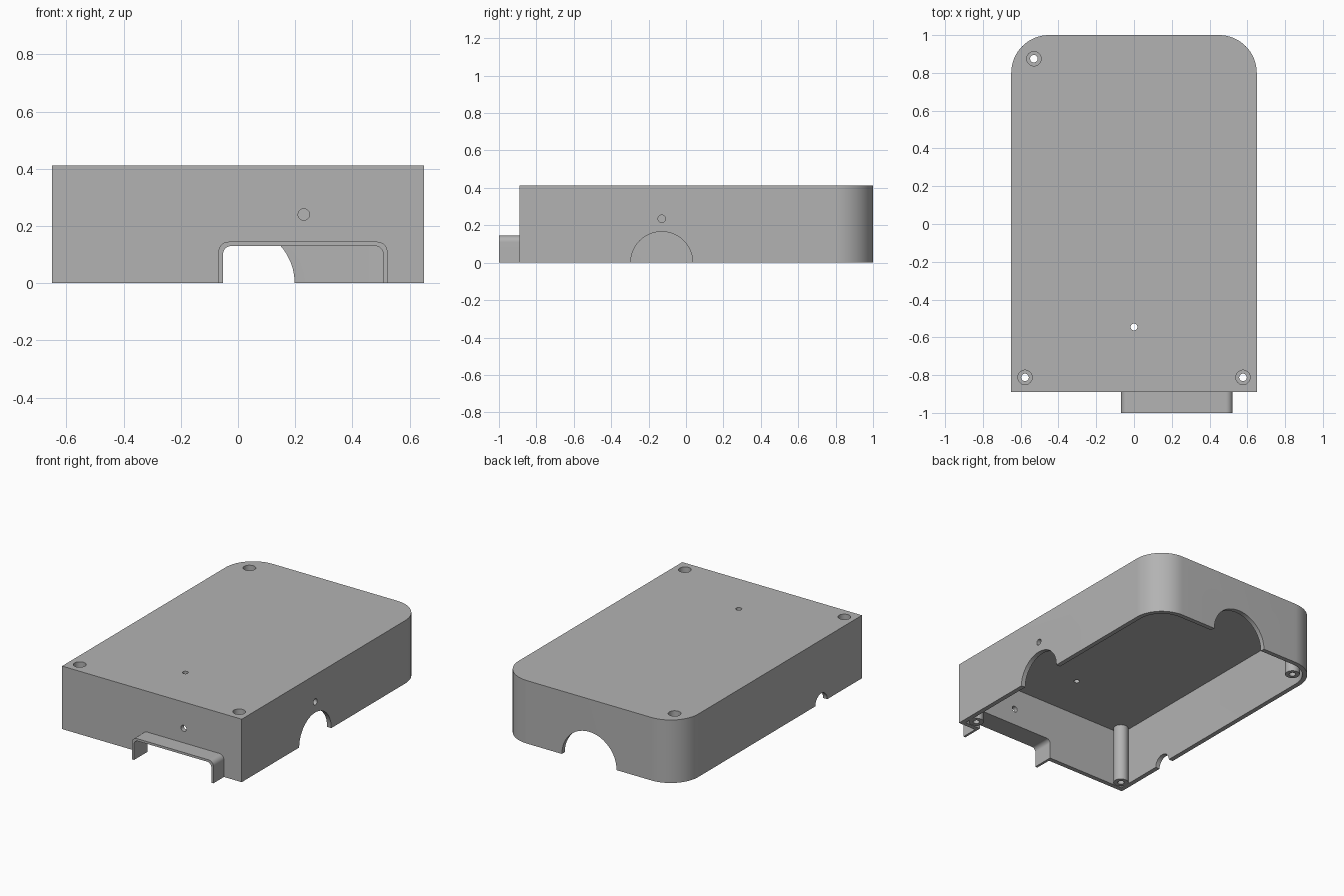
import bpy, bmesh, math
from mathutils import Matrix

cube = bpy.data.objects.get("Cube")
if cube:
    bpy.data.objects.remove(cube, do_unlink=True)

# Single grey plastic
grey = bpy.data.materials.new("grey plastic")
grey.use_nodes = True
colour = (0.45, 0.45, 0.45, 1)
grey.diffuse_color = colour
grey.node_tree.nodes["Principled BSDF"].inputs["Base Color"].default_value = colour

WALL = 0.03
W, FRONT, BACK, H = 0.65, -0.89, 1.0, 0.412


def prism(name, points, lo, hi, axis="z"):
    """Extrude a 2D outline from lo to hi along an axis (outline: xy, xz or yz)."""
    place = {"z": lambda a, b, c: (a, b, c),
             "y": lambda a, b, c: (a, c, b),
             "x": lambda a, b, c: (c, a, b)}[axis]
    bm = bmesh.new()
    rings = [[bm.verts.new(place(a, b, c)) for a, b in points] for c in (lo, hi)]
    n = len(points)
    for ring in rings:
        bm.faces.new(ring)
    for i in range(n):
        j = (i + 1) % n
        bm.faces.new((rings[0][i], rings[0][j], rings[1][j], rings[1][i]))
    bmesh.ops.recalc_face_normals(bm, faces=bm.faces)
    mesh = bpy.data.meshes.new(name)
    bm.to_mesh(mesh)
    bm.free()
    mesh.materials.append(grey)
    ob = bpy.data.objects.new(name, mesh)
    bpy.context.collection.objects.link(ob)
    return ob


def arch(x0, x1, y0, y1, r, steps=16):
    """Rectangle whose two upper corners are rounded."""
    pts = [(x0, y0), (x1, y0)]
    for cx, start in ((x1 - r, 0), (x0 + r, math.pi / 2)):
        for i in range(steps + 1):
            a = start + math.pi / 2 * i / steps
            pts.append((cx + r * math.cos(a), y1 - r + r * math.sin(a)))
    return pts


def circle(cx, cy, r, steps=48):
    return [(cx + r * math.cos(math.tau * i / steps),
             cy + r * math.sin(math.tau * i / steps)) for i in range(steps)]


def combine(target, tool, operation="DIFFERENCE"):
    """Apply a boolean and discard the tool."""
    mod = target.modifiers.new("boolean", "BOOLEAN")
    mod.operation, mod.solver, mod.object = operation, "EXACT", tool
    bpy.context.view_layer.objects.active = target
    bpy.ops.object.modifier_apply(modifier=mod.name)
    bpy.data.objects.remove(tool, do_unlink=True)


# Open-bottomed housing with rounded rear corners
housing = prism("housing", arch(-W, W, FRONT, BACK, 0.2), 0, H)
combine(housing, prism("cavity", arch(-W + WALL, W - WALL, FRONT + WALL, BACK - WALL,
                                      0.2 - WALL), -0.1, H - WALL))

# Screw posts with counterbored holes
screws = [(-0.53, 0.875), (-0.577, -0.812), (0.577, -0.812)]
for x, y in screws:
    combine(housing, prism("post", circle(x, y, 0.045), 0, H - WALL / 2), "UNION")
for x, y in screws:
    combine(housing, prism("screw_hole", circle(x, y, 0.02), -0.1, H + 0.1))
    combine(housing, prism("screw_recess", circle(x, y, 0.038), H - 0.1, H + 0.1))

# Hood around the front connector opening
hood = prism("hood", arch(-0.068, 0.522, 0, 0.145, 0.035), -1.0, FRONT + WALL / 2, "y")
combine(housing, hood, "UNION")
combine(housing, prism("connector_cut", arch(-0.052, 0.507, -0.1, 0.13, 0.028),
                       -1.1, FRONT + 0.06, "y"))

# Cable arches and small round holes: outline, range, axis
cuts = [
    (circle(-0.13, 0, 0.166), W - 0.06, W + 0.1, "x"),
    (circle(-0.13, 0.235, 0.02), W - 0.06, W + 0.1, "x"),
    (circle(-0.47, 0, 0.062), -W - 0.1, -W + 0.06, "x"),
    (circle(0, 0, 0.198), BACK - 0.06, BACK + 0.1, "y"),
    (circle(0.23, 0.24, 0.02), FRONT - 0.1, FRONT + 0.06, "y"),
    (circle(0, -0.545, 0.018), H - 0.06, H + 0.1, "z"),
]
for outline, lo, hi, axis in cuts:
    combine(housing, prism("hole_cut", outline, lo, hi, axis))

# Smooth curved walls, keep edges crisp
bpy.ops.object.select_all(action="DESELECT")
housing.select_set(True)
bpy.context.view_layer.objects.active = housing
bpy.ops.object.shade_smooth_by_angle(angle=math.radians(30))
